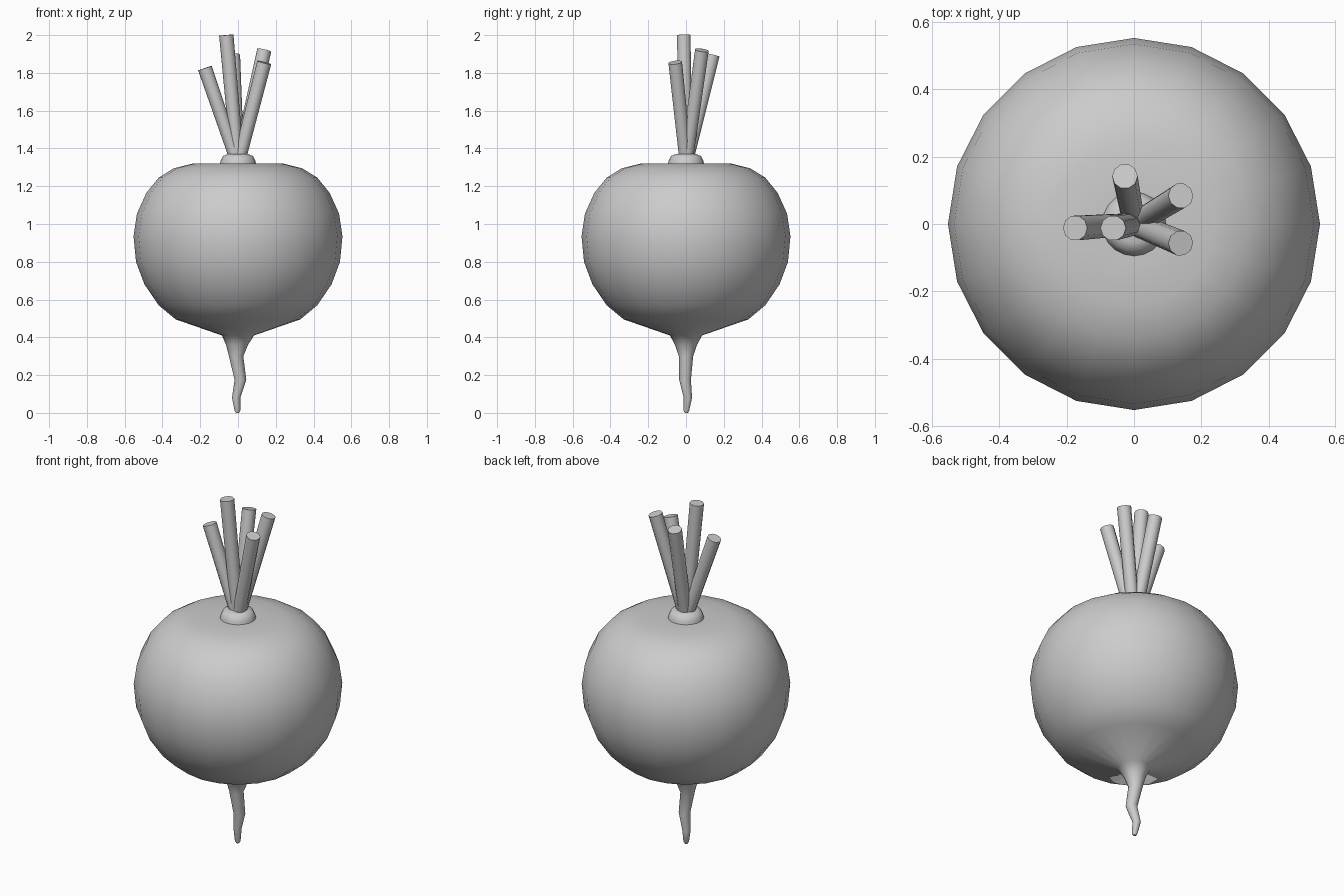
import bpy, bmesh, math
from mathutils import Vector

if "Cube" in bpy.data.objects:
    bpy.data.objects.remove(bpy.data.objects["Cube"])


def loft(name, rings, sides, axis=None, angle=60):
    """Skin circular rings (x, y, z, radius), capped at both ends."""
    bm = bmesh.new()
    rot = Vector((0, 0, 1)).rotation_difference(axis or Vector((0, 0, 1)))
    loops = []
    for x, y, z, r in rings:
        loop = []
        for i in range(sides):
            a = 2 * math.pi * i / sides
            p = rot @ Vector((r * math.cos(a), r * math.sin(a), 0))
            loop.append(bm.verts.new(p + Vector((x, y, z))))
        loops.append(loop)
    for lo, hi in zip(loops, loops[1:]):
        for i in range(sides):
            j = (i + 1) % sides
            bm.faces.new((lo[i], lo[j], hi[j], hi[i]))
    bm.faces.new(loops[0][::-1])
    bm.faces.new(loops[-1])
    mesh = bpy.data.meshes.new(name)
    bm.to_mesh(mesh)
    bm.free()
    ob = bpy.data.objects.new(name, mesh)
    bpy.context.collection.objects.link(ob)
    bpy.ops.object.select_all(action='DESELECT')
    ob.select_set(True)
    bpy.context.view_layer.objects.active = ob
    bpy.ops.object.shade_smooth_by_angle(angle=math.radians(angle))
    return ob


# Bulb with its crooked tap root
root = [
    (-0.003, 0.002, 0.00, 0.008), (-0.003, 0.002, 0.012, 0.015),
    (-0.010, 0.010, 0.08, 0.022), (0.013, -0.005, 0.175, 0.031),
    (-0.010, 0.0, 0.30, 0.038), (-0.005, 0.0, 0.36, 0.058),
]
profile = [
    (0.085, 0.41), (0.33, 0.495), (0.42, 0.57), (0.495, 0.68),
    (0.54, 0.80), (0.553, 0.935), (0.535, 1.055), (0.485, 1.165),
    (0.42, 1.245), (0.34, 1.295), (0.24, 1.32), (0.10, 1.32),
]
loft("bulb_and_root", root + [(0, 0, z, r) for r, z in profile], 20)

# Crown collar under the stems
loft("crown", [(0, 0, z, r) for r, z in
               ((0.096, 1.315), (0.092, 1.335), (0.08, 1.36), (0.055, 1.37))], 20)

# Cut leaf stems fanning out of the crown
tops = [(-0.175, -0.012, 1.825), (-0.062, -0.012, 2.0), (-0.027, 0.142, 1.895),
        (0.139, 0.084, 1.92), (0.139, -0.057, 1.855)]
for n, top in enumerate(tops, 1):
    tip = Vector(top)
    base = Vector((top[0] * 0.04, top[1] * 0.04, 1.335))
    loft(f"stem_{n}", [(*base, 0.034), (*tip, 0.038)], 10, (tip - base).normalized())
